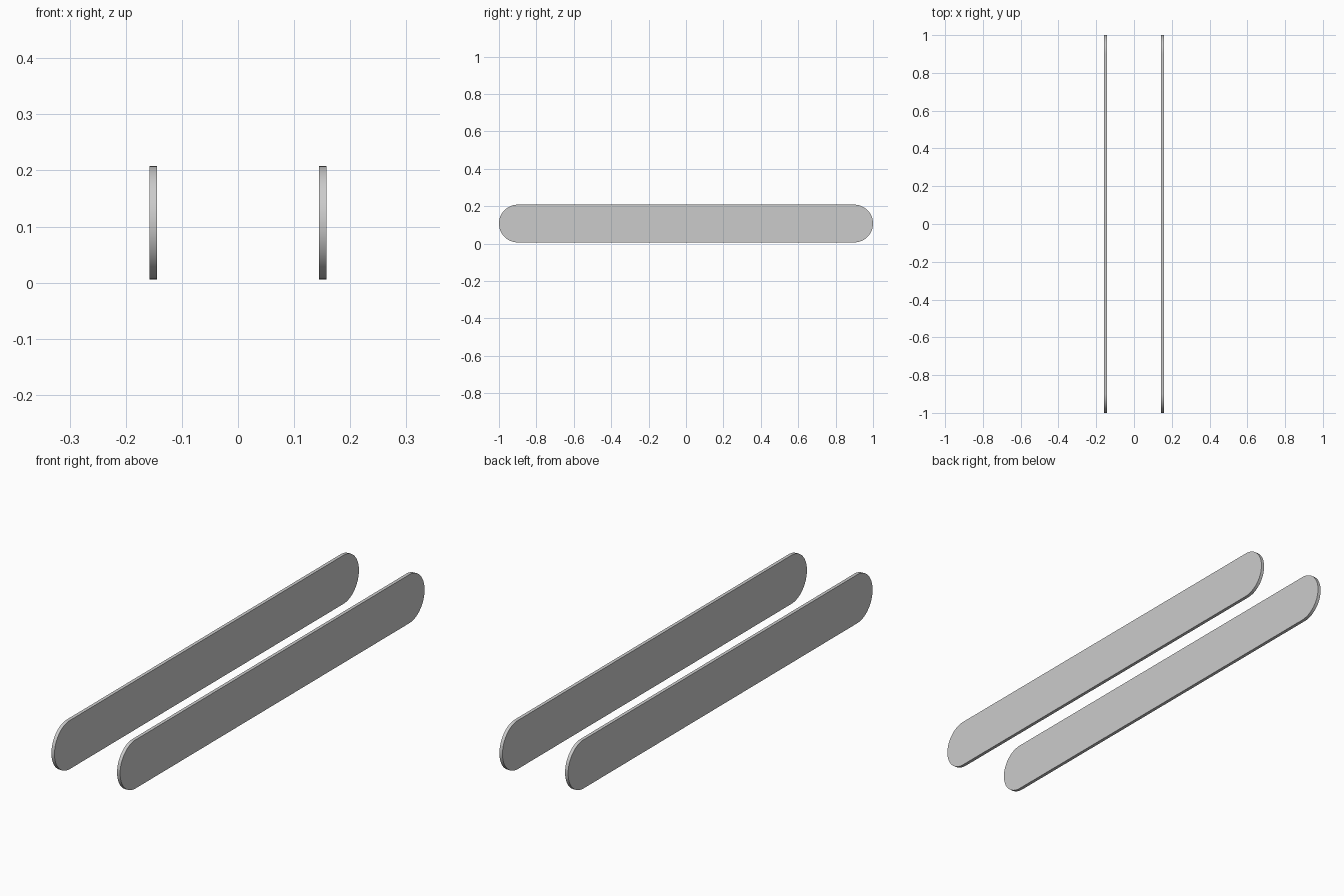
import bpy, bmesh, math

if "Cube" in bpy.data.objects:
    bpy.data.objects.remove(bpy.data.objects["Cube"])

THICK, RADIUS, HALF, ZC, STEPS = 0.014, 0.101, 1.0, 0.107, 24


def rounded_bar(name, x):
    """Thin upright plate with fully rounded ends, lying along y."""
    bm = bmesh.new()
    verts = []
    for side in (1, -1):
        for i in range(STEPS + 1):
            a = -math.pi / 2 + math.pi * i / STEPS
            y = side * (HALF - RADIUS + RADIUS * math.cos(a))
            verts.append(bm.verts.new((x - THICK / 2, y, ZC + side * RADIUS * math.sin(a))))
    face = bm.faces.new(verts)
    ext = bmesh.ops.extrude_face_region(bm, geom=[face])
    moved = [g for g in ext["geom"] if isinstance(g, bmesh.types.BMVert)]
    bmesh.ops.translate(bm, verts=moved, vec=(THICK, 0, 0))
    bmesh.ops.recalc_face_normals(bm, faces=bm.faces)
    mesh = bpy.data.meshes.new(name)
    bm.to_mesh(mesh)
    bm.free()
    obj = bpy.data.objects.new(name, mesh)
    bpy.context.collection.objects.link(obj)
    bpy.ops.object.select_all(action='DESELECT')
    obj.select_set(True)
    bpy.context.view_layer.objects.active = obj
    bpy.ops.object.shade_smooth_by_angle(angle=math.radians(30))


# Pair of side rails
rounded_bar("left_rail", -0.151)
rounded_bar("right_rail", 0.151)
